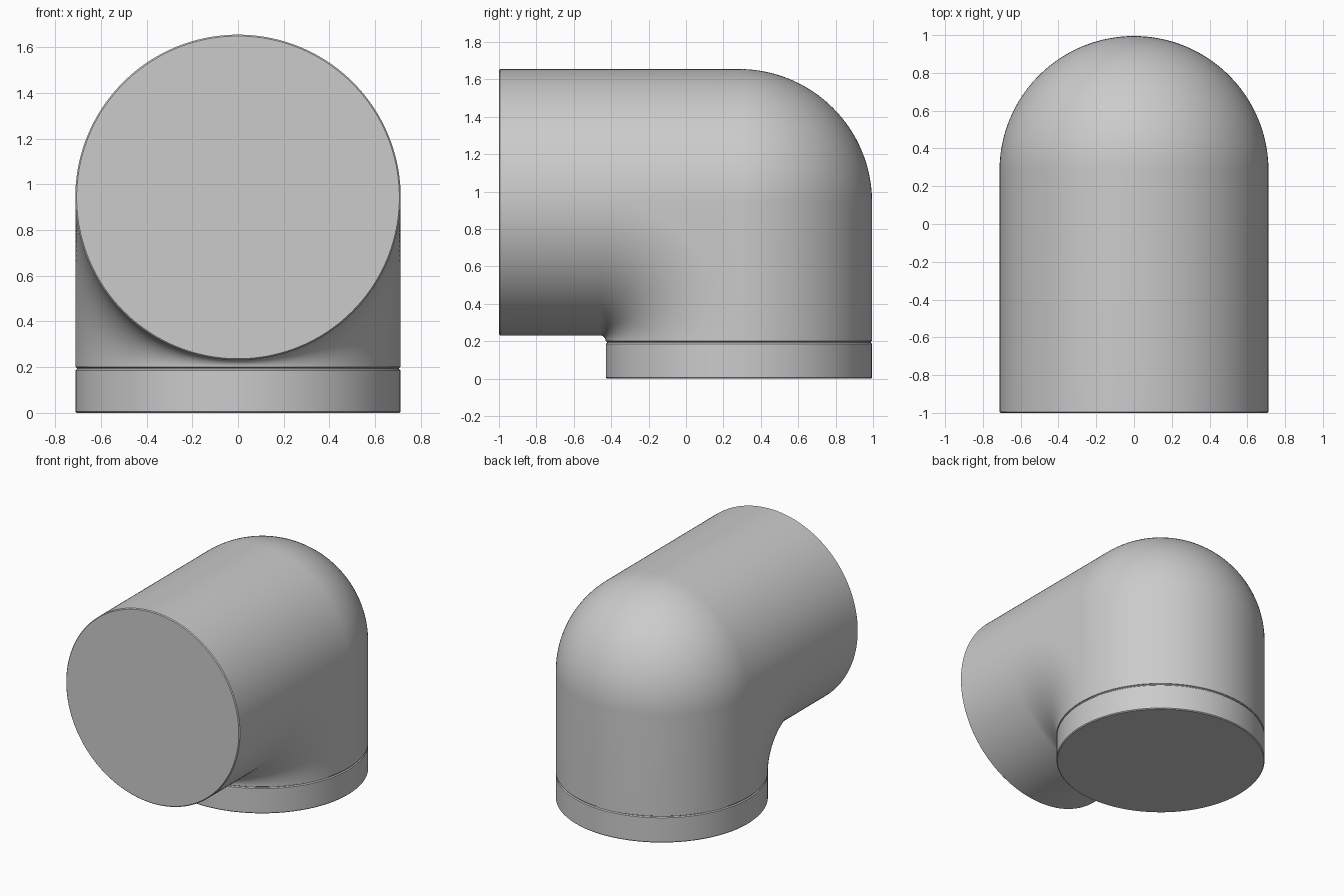
import bpy, bmesh, math

if "Cube" in bpy.data.objects:
    bpy.data.objects.remove(bpy.data.objects["Cube"])

R = 0.712             # pipe radius
YC, ZC = 0.283, 0.943 # crossing point of the two pipe axes
SEAT = 0.20           # height where the elbow meets the collar
R0 = ZC - R - SEAT    # tightest radius of the inner bend
SLICES, ARC = 96, 32

grey = bpy.data.materials.new("plain_grey")
grey.diffuse_color = (0.6, 0.6, 0.6, 1)
grey.use_nodes = True
grey.node_tree.nodes["Principled BSDF"].inputs["Base Color"].default_value = grey.diffuse_color


def finish(name, bm):
    bmesh.ops.remove_doubles(bm, verts=bm.verts[:], dist=0.00001)
    bmesh.ops.recalc_face_normals(bm, faces=bm.faces[:])
    me = bpy.data.meshes.new(name)
    bm.to_mesh(me)
    bm.free()
    me.materials.append(grey)
    ob = bpy.data.objects.new(name, me)
    bpy.context.collection.objects.link(ob)
    bpy.ops.object.select_all(action='DESELECT')
    ob.select_set(True)
    bpy.context.view_layer.objects.active = ob
    bpy.ops.object.shade_smooth_by_angle(angle=math.radians(30))
    return ob


def elbow_slice(phi):
    """Outline of the elbow in the plane x = R sin(phi)."""
    x, h = R * math.sin(phi), R * math.cos(phi)
    s = 1 - 0.006 / R   # tiny chamfer at the open mouth
    pts = [(x * s, -1, ZC + h * s), (x, -0.994, ZC + h)]
    for i in range(ARC + 1):    # rounded outer corner
        a = math.pi / 2 * (1 - i / ARC)
        pts.append((x, YC + h * math.cos(a), ZC + h * math.sin(a)))
    pts.append((x, YC + h, SEAT))
    r = R0 + R - h
    for i in range(ARC + 1):    # inner bend
        a = math.pi / 2 * i / ARC
        pts.append((x, YC - R - R0 + r * math.cos(a), SEAT + r * math.sin(a)))
    pts += [(x, -0.994, ZC - h), (x * s, -1, ZC - h * s)]
    return pts


# Elbow: matching slices joined side to side
bm = bmesh.new()
rows = [[bm.verts.new(p) for p in elbow_slice(math.pi * (i / SLICES - 0.5))]
        for i in range(SLICES + 1)]
for a, b in zip(rows, rows[1:]):
    for j in range(len(a)):
        k = (j + 1) % len(a)
        bm.faces.new((a[j], a[k], b[k], b[j]))
# flat cheeks between the axes and the inner bend
first = 2 + ARC + 1 + 1
for row in (rows[0], rows[-1]):
    for j in range(first, first + ARC):
        bm.faces.new((row[2], row[j], row[j + 1]))
finish("elbow_body", bm)

# Collar: lathed ring with a shallow groove at the top
profile = [(0, 0), (R - 0.006, 0), (R, 0.006), (R, 0.186), (R - 0.007, 0.192),
           (R - 0.007, 0.196), (R - 0.002, 0.2), (0, 0.2)]
bm = bmesh.new()
N = 128
rings = [[bm.verts.new((r * math.cos(2 * math.pi * i / N),
                        YC + r * math.sin(2 * math.pi * i / N), z))
          for i in range(N)] for r, z in profile[1:-1]]
for a, b in zip(rings, rings[1:]):
    for i in range(N):
        k = (i + 1) % N
        bm.faces.new((a[i], a[k], b[k], b[i]))
bm.faces.new(rings[0])
bm.faces.new(rings[-1])
finish("base_collar", bm)
